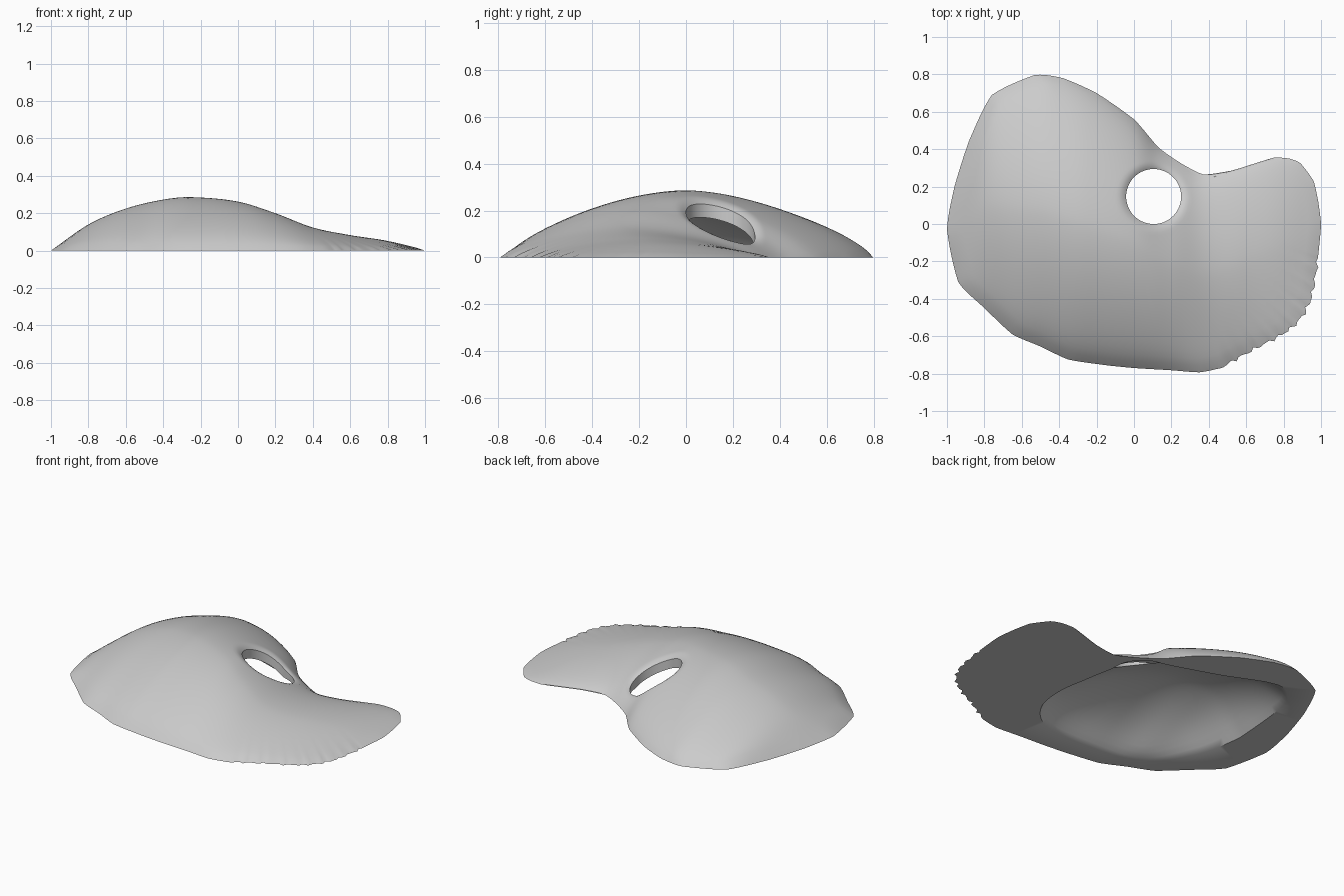
import bpy, bmesh, math
from mathutils import Vector

if "Cube" in bpy.data.objects:
    bpy.data.objects.remove(bpy.data.objects["Cube"])

C, R_HOLE = Vector((0.105, 0.147)), 0.147
THICK = .075

# Outline seen from above, counter-clockwise from the left tip
OUTLINE = [(-1, -.03), (-.94, -.31), (-.8, -.45), (-.65, -.59), (-.5, -.655), (-.35, -.725),
           (-.15, -.755), (0, -.77), (.2, -.782), (.35, -.793), (.46, -.77), (.56, -.715),
           (.66, -.66), (.76, -.61), (.85, -.55), (.91, -.48), (.95, -.39), (.975, -.25),
           (.99, -.12), (1, 0), (.985, .12), (.96, .23), (.89, .325), (.83, .35), (.75, .355),
           (.65, .325), (.52, .285), (.37, .265), (.25, .325), (.13, .41), (0, .56),
           (-.2, .7), (-.38, .78), (-.53, .797), (-.76, .69), (-.88, .45), (-.96, .2)]
# Edge of the hollow underneath
CAVITY = [(.3, -.46), (.34, -.26), (.31, -.04), (.28, .12), (.265, .24), (.18, .34), (.04, .38),
          (-.25, .48), (-.55, .60), (-.69, .53), (-.74, .4), (-.77, .1), (-.77, -.05), (-.71, -.3),
          (-.52, -.565), (-.14, -.625), (.14, -.6)]
# Height of the crest along x
CREST = [(-1, 0), (-.8, .14), (-.6, .225), (-.4, .273), (-.25, .286), (0, .262),
         (.2, .2), (.4, .124), (.6, .083), (.8, .052), (1, .004)]


def spline(p0, p1, p2, p3, t):
    return 0.5 * (2*p1 + (p2-p0)*t + (2*p0-5*p1+4*p2-p3)*t*t + (3*p1-p0-3*p2+p3)*t**3)


def smooth_loop(pts, steps, soft=1.0):
    """Closed loop between straight (soft 0) and rounded (soft 1)."""
    pts = [Vector(p) for p in pts]
    n = len(pts)
    return [pts[i].lerp(pts[(i+1) % n], k/steps).lerp(
            spline(pts[i-1], pts[i], pts[(i+1) % n], pts[(i+2) % n], k/steps), soft)
            for i in range(n) for k in range(steps)]


def crest(x):
    x = max(-1, min(.9999, x))
    i = max(k for k in range(len(CREST)-1) if CREST[k][0] <= x)
    (xa, za), (xb, zb) = CREST[i], CREST[i+1]

    def slope(k):
        a, b = CREST[max(k-1, 0)], CREST[min(k+1, len(CREST)-1)]
        return (b[1]-a[1]) / (b[0]-a[0])
    w = xb - xa
    t = (x-xa) / w
    return ((2*t**3-3*t*t+1)*za + (t**3-2*t*t+t)*w*slope(i)
            + (3*t*t-2*t**3)*zb + (t**3-t*t)*w*slope(i+1))


loop = smooth_loop(OUTLINE, 6, .5)
form = smooth_loop(OUTLINE, 6)
N = len(loop)


def height(x, y):
    ys = []
    for a, b in zip(form, form[1:] + form[:1]):
        if (a.x <= x) != (b.x <= x):
            ys.append(a.y + (b.y-a.y)*(x-a.x)/(b.x-a.x))
    if len(ys) < 2:
        return 0
    lo, hi = min(ys), max(ys)
    s = min(1, abs(y-(lo+hi)/2) / max((hi-lo)/2, 1e-5))
    return max(0, crest(x) * (1 - .88*s**1.75 - .12*s**12))


# Radius of the hollow in each direction from the hole
polar = sorted((math.atan2(p.y-C.y, p.x-C.x), (p-C).length) for p in smooth_loop(CAVITY, 8))
polar = [(polar[-1][0]-math.tau, polar[-1][1])] + polar + [(polar[0][0]+math.tau, polar[0][1])]


def cavity_radius(a):
    for (a0, r0), (a1, r1) in zip(polar, polar[1:]):
        if a0 <= a <= a1:
            return r0 + (r1-r0)*(a-a0)/max(a1-a0, 1e-6)
    return polar[0][1]


def ragged(p):
    """Small ripples on the front right edge."""
    if p.x < .45 or p.y > -.2:
        return 0
    return .007*math.sin(62*(p.x+p.y)) + .005*math.sin(101*(p.x+p.y)+1)


# Build rings: outer edge -> over the top -> hole lip -> hollow -> flat underside
TOP, UNDER = 30, 18
bm = bmesh.new()
columns = []
for p in loop:
    d = p - C
    ang = math.atan2(d.y, d.x)
    u = d.normalized()
    hole = C + u*R_HOLE
    rim = C + u*max(R_HOLE*1.04, min(cavity_radius(ang), R_HOLE + (d.length-R_HOLE)*.92))
    edge = p + u*ragged(p)
    col = [bm.verts.new((edge.x, edge.y, 0))]
    for k in range(1, TOP+1):
        t = (1-k/TOP)**1.4
        q = hole.lerp(p, t)
        lip = max(0, 1 - ((q-C).length-R_HOLE)/.045)
        h = height(q.x, q.y)
        z = max(.003, h - min(.018, h*.2)*lip**2)
        q = q + u*ragged(p)*t**10
        col.append(bm.verts.new((q.x, q.y, z)))
    for k in range(UNDER+1):
        s = (k/UNDER)**.8
        q = hole.lerp(rim, s)
        h = height(q.x, q.y)
        z = max(h-THICK, h*.25) * (1 - s**10)
        col.append(bm.verts.new((q.x, q.y, z)))
    columns.append(col)
for i in range(N):
    a, b = columns[i], columns[(i+1) % N]
    m = len(a)
    for k in range(m):
        j = (k+1) % m
        bm.faces.new((a[k], b[k], b[j], a[j]))
bmesh.ops.recalc_face_normals(bm, faces=bm.faces)
mesh = bpy.data.meshes.new("shell")
bm.to_mesh(mesh)
bm.free()
shell = bpy.data.objects.new("shell", mesh)
bpy.context.collection.objects.link(shell)
bpy.context.view_layer.objects.active = shell
shell.select_set(True)
bpy.ops.object.shade_smooth_by_angle(angle=math.radians(40))
